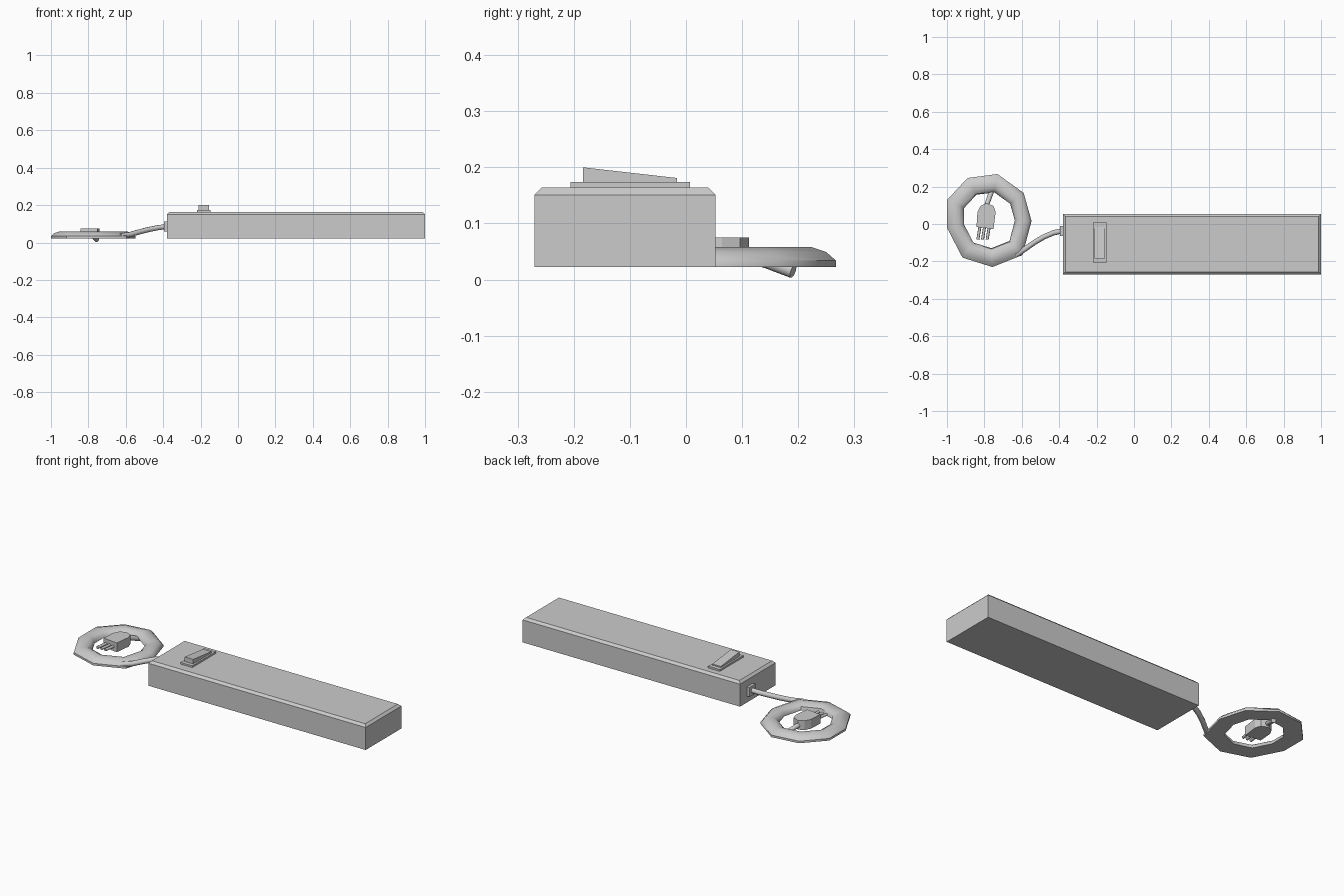
import bpy, bmesh, math
from mathutils import Vector

if "Cube" in bpy.data.objects:
    bpy.data.objects.remove(bpy.data.objects["Cube"], do_unlink=True)

grey = bpy.data.materials.new("plain_grey")
grey.use_nodes = True
colour = (0.6, 0.6, 0.6, 1)
grey.diffuse_color = colour
grey.node_tree.nodes["Principled BSDF"].inputs["Base Color"].default_value = colour


def finish(name, bm, smooth=None):
    bmesh.ops.recalc_face_normals(bm, faces=bm.faces)
    mesh = bpy.data.meshes.new(name)
    bm.to_mesh(mesh)
    bm.free()
    mesh.materials.append(grey)
    obj = bpy.data.objects.new(name, mesh)
    bpy.context.collection.objects.link(obj)
    if smooth:
        bpy.ops.object.select_all(action='DESELECT')
        obj.select_set(True)
        bpy.context.view_layer.objects.active = obj
        bpy.ops.object.shade_smooth_by_angle(angle=math.radians(smooth))
    return obj


def loft(name, rings, closed=False, smooth=None):
    """Skin a run of equal-sized rings; cap both ends unless closed."""
    bm = bmesh.new()
    loops = [[bm.verts.new(p) for p in ring] for ring in rings]
    n = len(loops[0])
    pairs = list(zip(loops, loops[1:])) + ([(loops[-1], loops[0])] if closed else [])
    for a, b in pairs:
        for i in range(n):
            j = (i + 1) % n
            bm.faces.new((a[i], a[j], b[j], b[i]))
    if not closed:
        bm.faces.new(loops[0])
        bm.faces.new(loops[-1])
    return finish(name, bm, smooth)


def rect(x0, x1, y0, y1, z_front, z_back=None):
    z_back = z_front if z_back is None else z_back
    return [(x0, y0, z_front), (x1, y0, z_front), (x1, y1, z_back), (x0, y1, z_back)]


def tube(name, points, radius, sides=10):
    points = [Vector(p) for p in points]
    rings = []
    for i, p in enumerate(points):
        along = points[min(i + 1, len(points) - 1)] - points[max(i - 1, 0)]
        side = along.cross(Vector((0, 0, 1))).normalized()
        up = side.cross(along).normalized()
        angles = [math.tau * k / sides for k in range(sides)]
        rings.append([p + radius * (side * math.cos(a) + up * math.sin(a)) for a in angles])
    return loft(name, rings, smooth=50)


# Long housing with a chamfered lid edge
loft("housing", [rect(-0.38, 1, -0.27, 0.053, 0.022),
                 rect(-0.38, 1, -0.27, 0.053, 0.151),
                 rect(-0.367, 0.987, -0.257, 0.04, 0.164)])

# Rocker switch on its raised plate
loft("switch_plate", [rect(-0.22, -0.146, -0.206, 0.007, 0.16),
                      rect(-0.22, -0.146, -0.206, 0.007, 0.174)])
loft("switch_rocker", [rect(-0.21, -0.156, -0.184, -0.016, 0.17),
                       rect(-0.21, -0.156, -0.184, -0.016, 0.2, 0.181)])

# Cable socket and the cable leading to the coil
loft("cable_socket", [rect(-0.396, -0.37, -0.064, -0.01, 0.058),
                      rect(-0.396, -0.37, -0.064, -0.01, 0.112)])
tube("cable", [(-0.38, -0.036, 0.086), (-0.43, -0.047, 0.079), (-0.48, -0.068, 0.069),
               (-0.53, -0.097, 0.056), (-0.58, -0.132, 0.042), (-0.63, -0.165, 0.036)], 0.014)

# Coil: nine-sided, flat underneath and rounded on top
outer = [(-0.89, 0.246), (-0.73, 0.267), (-0.59, 0.166), (-0.548, 0.016), (-0.596, -0.166),
         (-0.757, -0.23), (-0.917, -0.18), (-1, -0.02), (-1, 0.128)]
centre = Vector((-0.771, 0.022))
section = [(1, 0.022), (1, 0.034), (0.93, 0.049), (0.82, 0.058),
           (0.71, 0.055), (0.62, 0.042), (0.6, 0.022)]
rings = []
for p in outer:
    spoke = Vector(p) - centre
    rings.append([(*(centre + spoke * s), z) for s, z in section])
loft("cable_coil", rings, closed=True, smooth=45)

# Plug: cable tail, tapered body and three prongs
tube("plug_cable", [(-0.788, 0.1, 0.046), (-0.772, 0.146, 0.032), (-0.755, 0.191, 0.015)], 0.013)
plug = [(-0.842, -0.016), (-0.751, -0.027), (-0.74, 0.064), (-0.751, 0.096),
        (-0.789, 0.112), (-0.82, 0.096), (-0.837, 0.064)]
loft("plug_body", [[(x, y, z) for x, y in plug] for z in (0.022, 0.075)])
for i, name in enumerate(("right", "middle", "left")):
    x = -0.823 + 0.025 * i
    tube("prong_" + name, [(x, -0.01, 0.048), (x - 0.012, -0.083, 0.048)], 0.008, 8)
